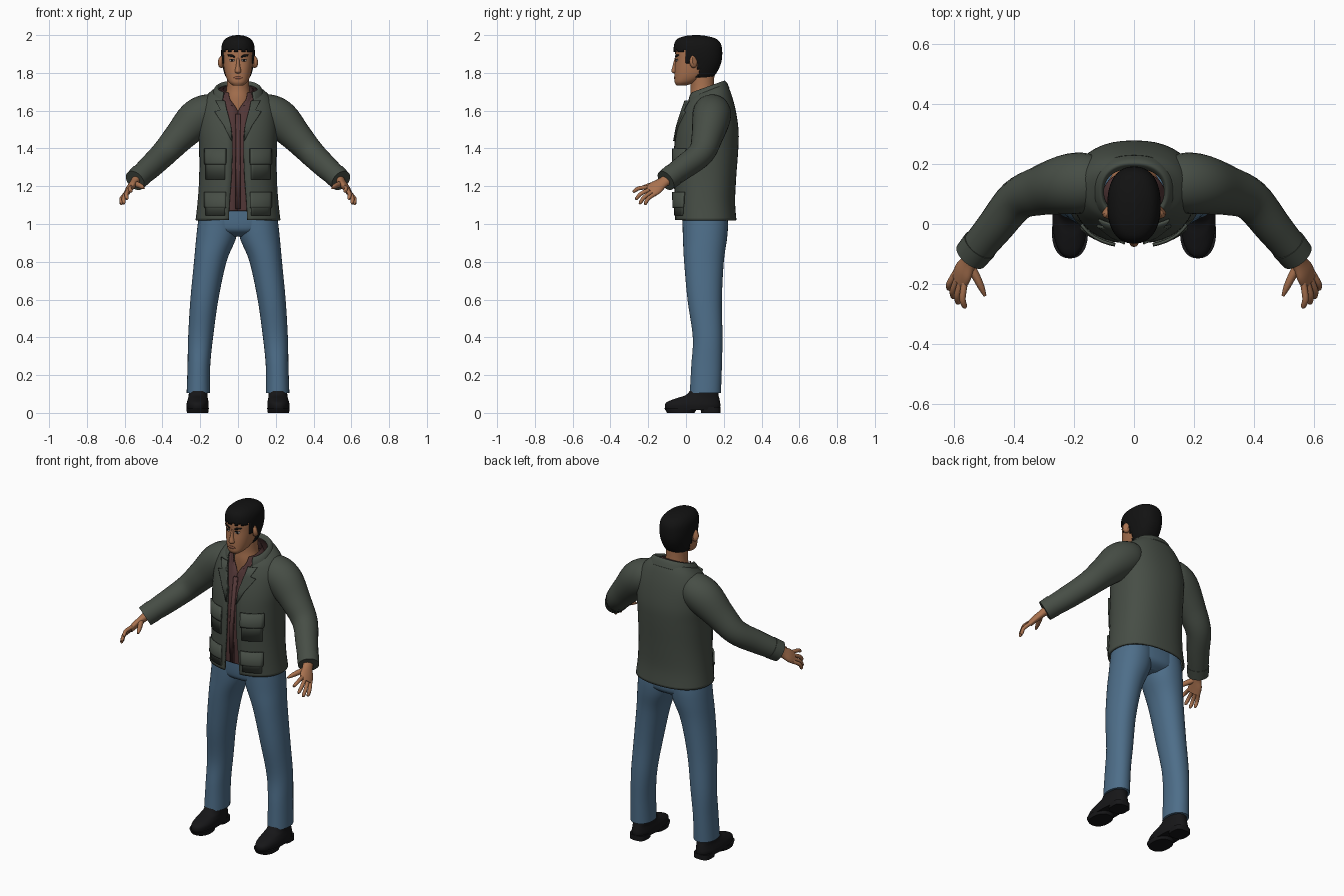
import bpy, bmesh, math
from mathutils import Vector

if "Cube" in bpy.data.objects:
    bpy.data.objects.remove(bpy.data.objects["Cube"])


def material(name, r, g, b):
    m = bpy.data.materials.new(name)
    m.use_nodes = True
    m.diffuse_color = (r, g, b, 1)
    node = m.node_tree.nodes["Principled BSDF"]
    node.inputs["Base Color"].default_value = (r, g, b, 1)
    node.inputs["Roughness"].default_value = 0.8
    return m


SKIN = material("skin", 0.40, 0.17, 0.08)
LIPS = material("lips", 0.27, 0.10, 0.06)
HAIR = material("black hair", 0.006, 0.006, 0.006)
JACKET = material("grey green cloth", 0.062, 0.075, 0.060)
SHIRT = material("maroon cloth", 0.085, 0.038, 0.038)
DENIM = material("blue denim", 0.075, 0.155, 0.25)
LEATHER = material("black leather", 0.008, 0.008, 0.009)
WHITE = material("eye white", 0.45, 0.40, 0.36)
parts = []


def grid(name, rows, mat, closed=True, caps=True, mirror=False, thick=0, keep=None):
    """Skin a list of point rows into one object."""
    bm = bmesh.new()
    vs = [[bm.verts.new(p) for p in row] for row in rows]
    n = len(rows[0])
    for lo, hi in zip(vs, vs[1:]):
        for c in range(n if closed else n - 1):
            d = (c + 1) % n
            bm.faces.new((lo[c], lo[d], hi[d], hi[c]))
    if closed and caps:
        bm.faces.new(vs[0][::-1])
        bm.faces.new(vs[-1])
    if keep:
        drop = [f for f in bm.faces if not keep(f.calc_center_median())]
        bmesh.ops.delete(bm, geom=drop, context="FACES")
    me = bpy.data.meshes.new(name)
    bm.to_mesh(me)
    bm.free()
    me.materials.append(mat)
    ob = bpy.data.objects.new(name, me)
    bpy.context.collection.objects.link(ob)
    if thick:
        s = ob.modifiers.new("thickness", "SOLIDIFY")
        s.thickness, s.offset = thick, -1
    if mirror:
        ob.modifiers.new("mirror", "MIRROR")
    parts.append(ob)
    return ob


def smooth(keys, steps=5):
    """Catmull-Rom resampling of tuples."""
    out = []
    for i in range(len(keys) - 1):
        a, b, c, d = (keys[max(0, min(len(keys) - 1, i + k))] for k in (-1, 0, 1, 2))
        for s in range(steps):
            t = s / steps
            out.append(tuple(q + t / 2 * (r - p + t * (2 * p - 5 * q + 4 * r - e + t * (3 * (q - r) + e - p)))
                             for p, q, r, e in zip(a, b, c, d)))
    return out + [keys[-1]]


def loft(name, keys, mat, power=2.3, n=40, **kw):
    """Level rings: (z, centre x, half width, front y, back y[, front gap, tilt])."""
    full = [tuple(k) + (0,) * (7 - len(k)) for k in keys]
    is_open = any(k[5] for k in full)
    rows = []
    for z, cx, hw, yf, yb, gap, tilt in smooth(full):
        cy, ry = (yf + yb) / 2, (yb - yf) / 2
        a = math.asin(max(0, gap / hw) ** (power / 2)) if is_open else 0
        row = []
        for i in range(n + 1 if is_open else n):
            t = a + (2 * math.pi - 2 * a) * i / n
            s, c = math.sin(t), -math.cos(t)
            x = cx + hw * math.copysign(abs(s) ** (2 / power), s)
            y = cy + ry * math.copysign(abs(c) ** (2 / power), c)
            row.append((x, y, z + tilt * (y - cy)))
        rows.append(row)
    return grid(name, rows, mat, closed=not is_open, **kw)


def tube(name, keys, mat, side=(0, 0, 1), n=20, mirror=True):
    """Rings following a path: (x, y, z, radius along side, other radius)."""
    pts = smooth(keys)
    rows = []
    for i, k in enumerate(pts):
        t = (Vector(pts[min(i + 1, len(pts) - 1)][:3]) - Vector(pts[max(i - 1, 0)][:3])).normalized()
        a = Vector(side)
        a = (a - t * a.dot(t)).normalized()
        b = t.cross(a)
        rows.append([Vector(k[:3]) + a * k[3] * math.cos(u) + b * k[4] * math.sin(u)
                     for u in (2 * math.pi * j / n for j in range(n))])
    return grid(name, rows, mat, mirror=mirror)


def patch(name, base, rows, mat, lift=0.008, mirror=True, power=2.3, cols=8):
    """Thin plate laid on the front of a lofted base: rows of (z, x0, x1)."""
    secs = smooth(base)

    def front(x, z):
        for p, q in zip(secs, secs[1:]):
            if p[0] <= z <= q[0]:
                f = (z - p[0]) / (q[0] - p[0])
                hw, yf, yb = (p[k] + f * (q[k] - p[k]) for k in (2, 3, 4))
                u = max(0, 1 - min(1, abs(x) / hw) ** power) ** (1 / power)
                return (yf + yb) / 2 - (yb - yf) / 2 * u
        return 0
    pts = []
    for z, x0, x1 in rows:
        xs = [x0 + (x1 - x0) * i / cols for i in range(cols + 1)]
        pts.append([(x, front(x, z) - lift, z) for x in xs])
    return grid(name, pts, mat, closed=False, mirror=mirror, thick=min(lift + 0.001, 0.0095))


# Jacket body, collar and lapels
jacket = [(1.02, 0, .225, -.06, .267, .05, 0), (1.12, 0, .214, -.062, .26, .045, 0),
          (1.25, 0, .206, -.065, .266, .035, 0), (1.4, 0, .206, -.064, .277, .03, 0),
          (1.5, 0, .21, -.05, .278, .035, 0), (1.6, 0, .203, -.022, .262, .06, .05),
          (1.67, 0, .172, 0, .238, .075, .2), (1.705, 0, .13, .01, .215, .085, .38)]
loft("jacket_body", jacket, JACKET, thick=0.01)
loft("jacket_collar", [(1.675, 0, .143, -.006, .23, .085, .38), (1.71, 0, .127, .0, .215, .08, .38),
                       (1.725, 0, .11, .015, .2, .075, .36), (1.71, 0, .1, .03, .185, .07, .36)],
     JACKET, thick=0.006)
patch("lapel", jacket, [(1.44, .031, .034), (1.52, .037, .075), (1.595, .056, .125),
                        (1.605, .06, .095), (1.655, .07, .12)], JACKET, lift=0.009)

# Jacket pockets with flaps
for label, top, bottom in (("chest", 1.40, 1.235), ("hip", 1.17, 1.045)):
    patch(label + "_pocket", jacket, [(bottom, .07, .172), (top - .02, .07, .172)], JACKET, lift=0.008)
    patch(label + "_pocket_flap", jacket, [(top - .085, .066, .177), (top - .075, .064, .18),
                                           (top, .064, .18)], JACKET, lift=0.015)

# Sleeves and cuffs
tube("sleeve", [(.11, .14, 1.6, .08, .08), (.16, .138, 1.59, .098, .1), (.225, .132, 1.55, .103, .1),
                (.31, .112, 1.462, .083, .083), (.39, .08, 1.375, .07, .07),
                (.465, -.01, 1.302, .064, .062), (.535, -.095, 1.24, .056, .056)], JACKET, n=28)
tube("cuff", [(.515, -.07, 1.258, .061, .061), (.545, -.107, 1.23, .058, .058)], JACKET, n=28)

# Shirt
loft("shirt", [(max(z, 1.07), cx, hw - .02, yf + .016, yb - .02, max(.0005, (z - 1.6) * .5), tilt)
               for z, cx, hw, yf, yb, gap, tilt in jacket], SHIRT, thick=0.004)
loft("shirt_collar", [(1.655, 0, .105, .005, .175, .03, .35), (1.69, 0, .092, .012, .165, .045, .35),
                      (1.715, 0, .08, .02, .16, .05, .35)], SHIRT, thick=0.004)
patch("shirt_placket", jacket, [(1.08, -.012, .012), (1.3, -.012, .012), (1.58, -.012, .012)],
      SHIRT, lift=-.012, mirror=False)

# Jeans
loft("jeans_hips", [(.935, 0, .09, .04, .17), (.96, 0, .17, -.005, .21), (1.0, 0, .2, -.018, .222),
                    (1.1, 0, .185, -.02, .215)], DENIM)
loft("jeans_leg", [(.105, .21, .062, .02, .185), (.25, .207, .06, .028, .19), (.4, .198, .066, .036, .193),
                   (.6, .178, .074, .008, .19), (.8, .147, .086, -.01, .2), (.92, .117, .105, -.016, .217),
                   (1.0, .106, .107, -.018, .222), (1.08, .1, .1, -.018, .215)], DENIM, power=2.15, mirror=True)

# Shoes with separate heel and front sole
loft("shoe", [(.016, .214, .056, -.108, .178), (.04, .214, .059, -.112, .182), (.058, .213, .057, -.1, .18),
              (.078, .212, .052, -.05, .176), (.095, .211, .05, .0, .172), (.13, .21, .05, .03, .168)],
     LEATHER, mirror=True)
loft("shoe_heel", [(0, .214, .05, .08, .182), (.03, .214, .05, .075, .182)], LEATHER, power=3, mirror=True)
loft("shoe_sole", [(0, .214, .056, -.1, .045), (.025, .214, .06, -.115, .06)], LEATHER, mirror=True)

# Neck and head
loft("neck", [(1.56, 0, .09, .03, .2), (1.66, 0, .072, .022, .16), (1.72, 0, .06, .025, .15),
              (1.8, 0, .06, .02, .15)], SKIN, power=2)
head = [(1.733, 0, .026, -.05, .0), (1.75, 0, .048, -.06, .05), (1.78, 0, .064, -.061, .1),
        (1.82, 0, .074, -.06, .13), (1.87, 0, .081, -.056, .15), (1.92, 0, .083, -.056, .165),
        (1.96, 0, .072, -.04, .155), (1.985, 0, .04, .0, .11)]
loft("head", head, SKIN)
loft("nose", [(1.798, 0, .012, -.066, -.03), (1.808, 0, .018, -.077, -.03), (1.84, 0, .011, -.07, -.03),
              (1.88, 0, .008, -.059, -.03)], SKIN, power=2, n=16)
tube("ear", [(.078, .035, 1.86, .03, .018), (.088, .04, 1.86, .034, .022), (.096, .046, 1.862, .024, .016)], SKIN)

# Face details
patch("eyebrow", head, [(1.882, .016, .024), (1.888, .016, .05), (1.896, .03, .056)], HAIR, lift=0.003)
patch("eye", head, [(1.861, .024, .04), (1.866, .018, .046), (1.872, .024, .043)], WHITE, lift=0.002)
patch("iris", head, [(1.861, .029, .036), (1.866, .027, .038), (1.872, .029, .036)], HAIR, lift=0.003)
patch("eyelid_line", head, [(1.871, .017, .047), (1.8745, .022, .044)], HAIR, lift=0.0035)
patch("mouth", head, [(1.768, -.012, .012), (1.774, -.024, .024), (1.781, -.012, .012)], LIPS,
      lift=0.003, mirror=False)


# Hair cap trimmed along the hairline
def hairline(p):
    if p.z > 1.915 + 0.006 * math.sin(p.x * 170):
        return True
    return p.y > 0.066 or (p.z > 1.845 and 0.0 < p.y)


loft("hair", [(1.775, 0, .062, .0, .14), (1.8, 0, .074, -.05, .162), (1.85, 0, .084, -.06, .185),
              (1.9, 0, .089, -.065, .192), (1.95, 0, .085, -.063, .186), (1.98, 0, .067, -.045, .16),
              (1.995, 0, .038, -.005, .11), (2.0, 0, .008, .04, .07)],
     HAIR, n=64, thick=0.012, keep=hairline)

# Hands
across = Vector((.5, .5, -.6)).normalized()
knuckle = Vector((.582, -.188, 1.172))
tube("palm", [(.535, -.095, 1.238, .03, .026), (.552, -.128, 1.216, .032, .021),
              (.57, -.16, 1.193, .042, .019), (.584, -.19, 1.17, .04, .015)], SKIN, side=across)
tips = {"index": (.567, -.282, 1.172), "middle": (.59, -.268, 1.132),
        "ring": (.607, -.248, 1.108), "little": (.62, -.22, 1.104)}
for i, (label, tip) in enumerate(tips.items()):
    start = knuckle + across * (i - 1.5) * 0.021
    tip = Vector(tip)
    bend = (start + tip) / 2 + Vector((.007, -.004, .007))
    tube(label + "_finger", [(*(start - (tip - start) * .2), .011, .011), (*bend, .0105, .0105),
                             (*start.lerp(tip, .9), .009, .009), (*tip, .004, .004)], SKIN, n=12)
tube("thumb", [(.55, -.135, 1.215, .016, .016), (.528, -.175, 1.207, .015, .014),
               (.51, -.212, 1.198, .012, .011), (.498, -.24, 1.19, .005, .005)], SKIN, n=12)

# Smooth shading with sharp edges kept
bpy.ops.object.select_all(action="DESELECT")
for ob in parts:
    ob.select_set(True)
bpy.context.view_layer.objects.active = parts[0]
bpy.ops.object.shade_smooth_by_angle(angle=math.radians(45))
